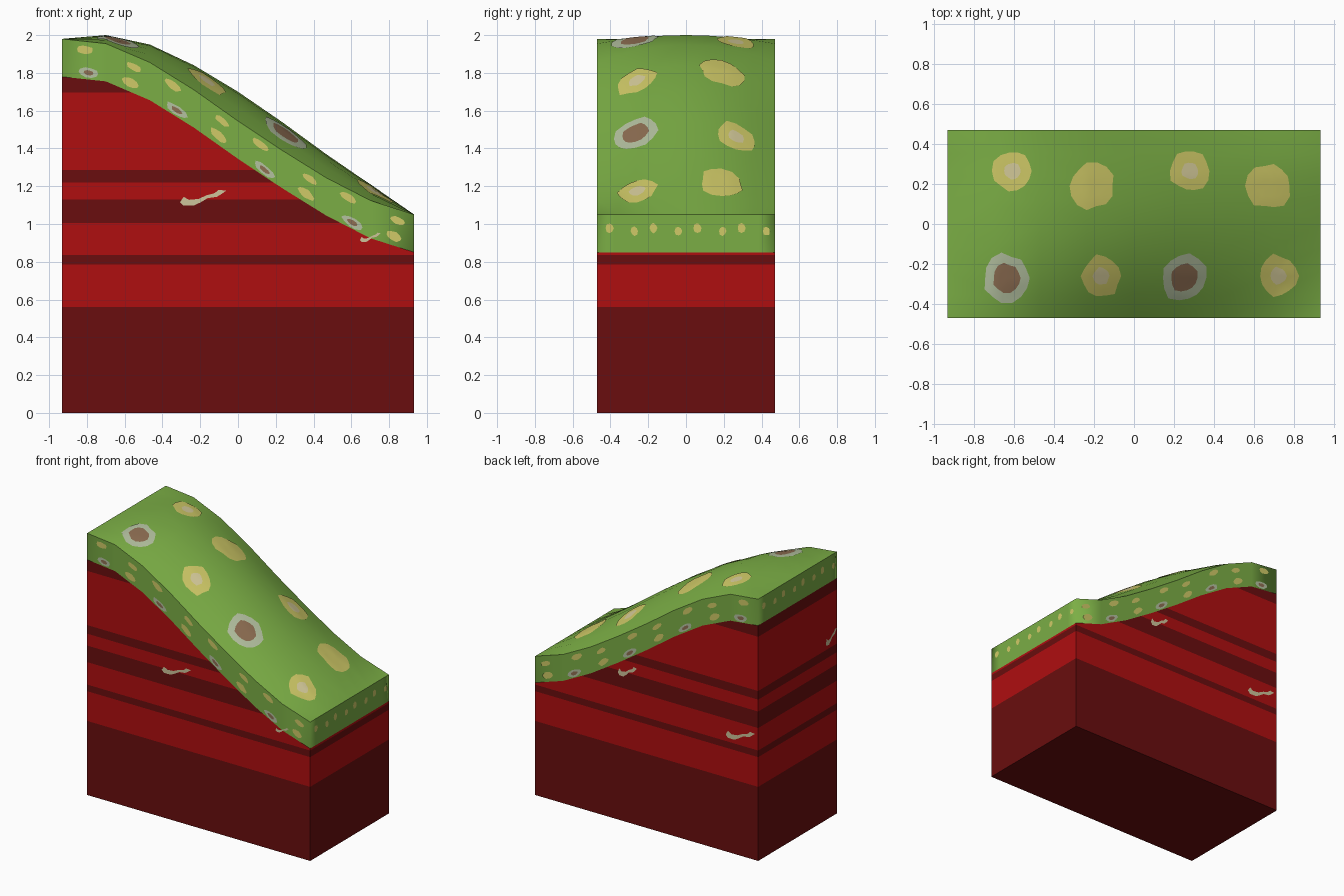
import bpy, bmesh, math, random
from mathutils import Vector
from mathutils.bvhtree import BVHTree

if "Cube" in bpy.data.objects:
    bpy.data.objects.remove(bpy.data.objects["Cube"])

random.seed(4)
HX, HY = 0.933, 0.47
XS = [-HX + i * HX / 4 for i in range(9)]
EDGE = [1.98, 1.955, 1.855, 1.71, 1.545, 1.39, 1.245, 1.125, 1.05]   # height at long edges
RIDGE = [1.98, 2.0, 1.95, 1.84, 1.70, 1.54, 1.37, 1.21, 1.05]        # height along the middle
TURF = 0.2


def mat(name, rgb):
    m = bpy.data.materials.new(name)
    lin = [(c / 255 / 12.92) if c < 11 else ((c / 255 + 0.055) / 1.055) ** 2.4 for c in rgb]
    m.diffuse_color = (*lin, 1)
    m.use_nodes = True
    m.node_tree.nodes["Principled BSDF"].inputs["Base Color"].default_value = m.diffuse_color
    return m


GREEN = mat("grass green", (123, 174, 69))
RED = mat("bright red", (175, 14, 16))
DARK = mat("dark red", (106, 13, 14))
YELLOW = mat("yellow", (208, 202, 103))
CREAM = mat("cream", (214, 204, 155))
GREY = mat("pale grey", (180, 193, 160))
BROWN = mat("brown", (142, 110, 82))
BONE = mat("bone", (205, 195, 155))


def finish(name, bm, mats, smooth=False):
    me = bpy.data.meshes.new(name)
    for f in bm.faces:
        f.smooth = smooth
    bm.to_mesh(me)
    bm.free()
    for m in mats:
        me.materials.append(m)
    ob = bpy.data.objects.new(name, me)
    bpy.context.collection.objects.link(ob)
    return ob


def edge_z(x):
    t = min(max((x + HX) / (HX / 4), 0), 7.9999)
    i = int(t)
    return EDGE[i] + (EDGE[i + 1] - EDGE[i]) * (t - i)


# perimeter running counter-clockwise seen from above
def perimeter():
    ys = [-0.38, -0.19, 0, 0.19, 0.38]
    pts = [(x, -HY) for x in XS] + [(HX, y) for y in ys]
    pts += [(x, HY) for x in reversed(XS)] + [(-HX, y) for y in reversed(ys)]
    return pts


def walls(low, high):
    bm = bmesh.new()
    a = [bm.verts.new((x, y, low(x))) for x, y in perimeter()]
    b = [bm.verts.new((x, y, high(x))) for x, y in perimeter()]
    n = len(a)
    for i in range(n):
        j = (i + 1) % n
        bm.faces.new((a[i], a[j], b[j], b[i]))
    return bm, a


# earth block, sliced into layers
bm, base = walls(lambda x: 0, lambda x: edge_z(x) - TURF)
bm.faces.new(list(reversed(base)))
CUTS = [0.56, 0.785, 0.835, 1.005, 1.13, 1.22, 1.285, 1.695]
for z in CUTS:
    bmesh.ops.bisect_plane(bm, geom=bm.verts[:] + bm.edges[:] + bm.faces[:],
                           plane_co=(0, 0, z), plane_no=(0, 0, 1))
for f in bm.faces:
    z = f.calc_center_median().z
    f.material_index = sum(z > c for c in CUTS) % 2
finish("earth_layers", bm, [DARK, RED])

# turf rim
bm, _ = walls(lambda x: edge_z(x) - TURF, edge_z)
finish("turf_rim", bm, [GREEN], True)

# domed turf top
bm = bmesh.new()
NY = 8
grid = []
for x, e, r in zip(XS, EDGE, RIDGE):
    row = []
    for j in range(NY + 1):
        s = -1 + 2 * j / NY
        row.append(bm.verts.new((x, s * HY, e + (r - e) * (1 - s * s))))
    grid.append(row)
for i in range(8):
    for j in range(NY):
        bm.faces.new((grid[i][j], grid[i + 1][j], grid[i + 1][j + 1], grid[i][j + 1]))
bmesh.ops.triangulate(bm, faces=bm.faces[:])
TREE = BVHTree.FromBMesh(bm)
finish("turf_top", bm, [GREEN], True)


# places: map flat (u, v) to a point just off a surface
def on_top(u, v):
    p = TREE.ray_cast(Vector((u, v, 5)), Vector((0, 0, -1)))[0]
    return p + Vector((0, 0, 0.005))


def on_front(u, v): return Vector((u, -HY - 0.003, v))
def on_back(u, v): return Vector((-u, HY + 0.003, v))
def on_right(u, v): return Vector((HX + 0.003, u, v))
def on_left(u, v): return Vector((-HX - 0.003, -u, v))


def spot(bm, place, u, v, ru, rv, outer, inner, core=0.5, shear=0.0, n=14):
    """Wobbly disc; rings inside the core take the inner colour."""
    wob = [random.uniform(0.88, 1.1) for _ in range(n)]
    mid = bm.verts.new(place(u, v))
    prev = None
    for k, s in enumerate((core / 2, core, (1 + core) / 2, 1)):
        ring = []
        for i in range(n):
            a = 2 * math.pi * i / n
            du, dv = ru * s * wob[i] * math.cos(a), rv * s * wob[i] * math.sin(a)
            ring.append(bm.verts.new(place(u + du, v + dv + shear * du)))
        for i in range(n):
            j = (i + 1) % n
            f = bm.faces.new((prev[i], ring[i], ring[j], prev[j]) if prev
                             else (mid, ring[i], ring[j]))
            f.material_index = inner if k < 2 else outer
        prev = ring


SPOTS = [YELLOW, CREAM, GREY, BROWN]

# big spots on top: the pattern repeats along the length
bm = bmesh.new()
for dx in (0, 0.885):
    spot(bm, on_top, -0.605 + dx, 0.265, 0.1, 0.105, 0, 1, 0.42)
    spot(bm, on_top, -0.21 + dx, 0.19, 0.11, 0.115, 0, 0)
    spot(bm, on_top, -0.635 + dx, -0.27, 0.115, 0.12, 2, 3, 0.6)
    spot(bm, on_top, -0.165 + dx, -0.26, 0.1, 0.105, 0, 1, 0.42)
finish("top_spots", bm, SPOTS, True)

# small spots along the long rims, sheared with the slope
bm = bmesh.new()
for place, sgn in ((on_front, 1), (on_back, -1)):
    for k in range(4):
        x0 = -0.8 + 0.465 * k
        for dx, drop, ru, rv, out, inn in (
                (-0.01, 0.045, 0.043, 0.023, 0, 0), (0.01, 0.165, 0.055, 0.028, 2, 3),
                (0.25, 0.06, 0.038, 0.02, 0, 0), (0.23, 0.15, 0.042, 0.026, 0, 0)):
            x = x0 + dx
            slope = (edge_z(x + 0.05) - edge_z(x - 0.05)) / 0.1
            spot(bm, place, sgn * x, edge_z(x) - drop, ru, rv, out, inn, 0.5, sgn * slope, 10)
finish("long_rim_spots", bm, SPOTS)

# small spots on the short rims
bm = bmesh.new()
for place, top in ((on_right, EDGE[-1]), (on_left, EDGE[0])):
    for k in range(4):
        y = -0.405 + 0.233 * k
        spot(bm, place, y, top - 0.072, 0.021, 0.027, 0, 0, n=8)
        spot(bm, place, y + 0.132, top - 0.088, 0.02, 0.024, 0, 0, n=8)
finish("short_rim_spots", bm, SPOTS)

# buried bones: outline in unit coordinates, about 1 long
BONE_OUT = [(-0.5, 0.0), (-0.42, 0.13), (-0.3, 0.06), (-0.1, 0.08), (0.08, 0.17), (0.25, 0.22),
            (0.34, 0.3), (0.5, 0.28), (0.4, 0.2), (0.3, 0.13), (0.1, 0.1), (-0.05, 0.0),
            (-0.2, -0.08), (-0.42, -0.08)]
bm = bmesh.new()
for place, u, v, su, sv in ((on_front, -0.185, 1.115, 0.245, 0.22),
                            (on_front, 0.70, 0.915, 0.11, 0.13),
                            (on_back, 0.785, 0.885, 0.245, 0.25),
                            (on_back, -0.16, 1.115, 0.16, 0.25),
                            (on_left, 0.4, 1.335, 0.13, 0.25)):
    bm.faces.new([bm.verts.new(place(u + a * su, v + b * sv)) for a, b in reversed(BONE_OUT)])
bmesh.ops.triangulate(bm, faces=bm.faces[:])
finish("buried_bones", bm, [BONE])
